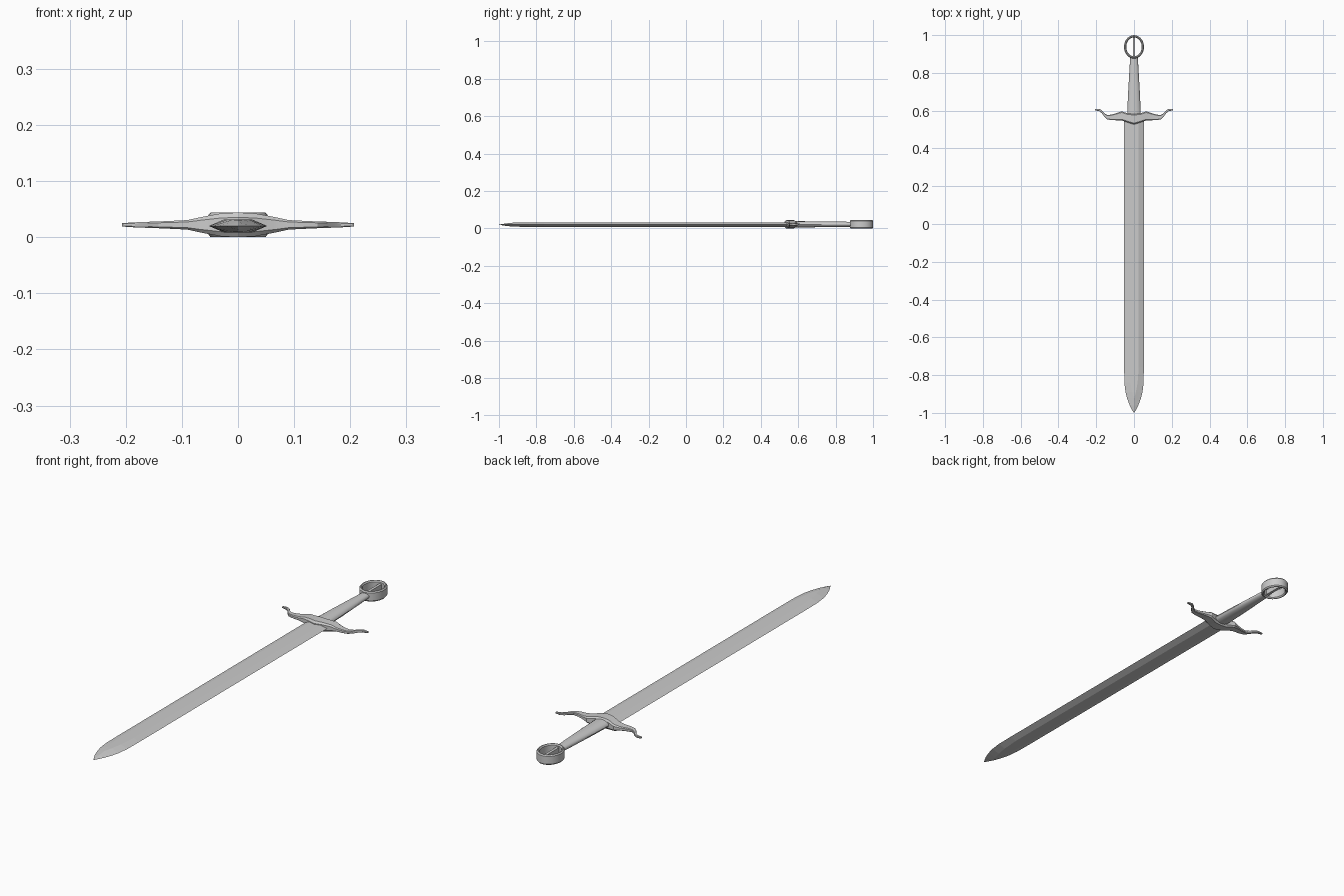
import bpy, bmesh, math

if "Cube" in bpy.data.objects:
    bpy.data.objects.remove(bpy.data.objects["Cube"])

ZC = 0.024  # mid height of the hilt


def loft(name, rings, closed=False, smooth=None):
    """Skin a list of equal-length point rings; cap the ends unless closed."""
    bm = bmesh.new()
    loops = [[bm.verts.new(p) for p in r] for r in rings]
    n = len(loops[0])
    pairs = list(zip(loops, loops[1:] + loops[:1])) if closed else list(zip(loops, loops[1:]))
    for a, b in pairs:
        for i in range(n):
            j = (i + 1) % n
            bm.faces.new((a[i], a[j], b[j], b[i]))
    if not closed:
        bm.faces.new(loops[0])
        bm.faces.new(loops[-1])
    bmesh.ops.remove_doubles(bm, verts=bm.verts, dist=1e-5)
    bmesh.ops.recalc_face_normals(bm, faces=bm.faces)
    mesh = bpy.data.meshes.new(name)
    bm.to_mesh(mesh)
    bm.free()
    ob = bpy.data.objects.new(name, mesh)
    bpy.context.collection.objects.link(ob)
    if smooth:
        bpy.ops.object.select_all(action='DESELECT')
        ob.select_set(True)
        bpy.context.view_layer.objects.active = ob
        bpy.ops.object.shade_smooth_by_angle(angle=math.radians(smooth))
    return ob


# Blade: hexagonal section with a flat centre that runs out before the point
# (y, half width, half width of flat, half thickness)
blade = [(0.57, 0.052, 0.025, 0.0115), (-0.76, 0.052, 0.025, 0.0115),
         (-0.84, 0.051, 0.019, 0.0115), (-0.89, 0.045, 0.010, 0.0112),
         (-0.925, 0.036, 0.0, 0.0105), (-0.96, 0.023, 0.0, 0.007),
         (-0.985, 0.010, 0.0, 0.003), (-1.0, 0.0005, 0.0, 0.0003)]
zb = 0.022
loft("blade", [[(-w, y, zb), (-r, y, zb + t), (r, y, zb + t),
                (w, y, zb), (r, y, zb - t), (-r, y, zb - t)]
               for y, w, r, t in blade])

# Crossguard: chamfered section swept along both curling arms
# (x, low y, high y, half thickness)
arm = [(0.0, 0.527, 0.585, 0.022), (0.03, 0.536, 0.585, 0.0205),
       (0.065, 0.548, 0.596, 0.014), (0.09, 0.549, 0.588, 0.0085),
       (0.120, 0.550, 0.579, 0.007), (0.142, 0.554, 0.577, 0.006),
       (0.158, 0.569, 0.587, 0.0055), (0.170, 0.586, 0.601, 0.005),
       (0.184, 0.598, 0.610, 0.0045), (0.207, 0.601, 0.610, 0.003)]
stations = [(-x, a, b, t) for x, a, b, t in reversed(arm[1:])] + arm
rings = []
for x, a, b, t in stations:
    c, h = (a + b) / 2, (b - a) / 2
    sec = [(-1, -.6), (-.75, -1), (.75, -1), (1, -.6), (1, .6), (.75, 1), (-.75, 1), (-1, .6)]
    rings.append([(x, c + u * h, ZC + v * t) for u, v in sec])
loft("crossguard", rings, smooth=25)

# Grip: tapering oval
grip = [(0.57, 0.036, 0.0165), (0.68, 0.032, 0.016), (0.80, 0.025, 0.0145), (0.89, 0.020, 0.013)]
loft("grip", [[(w * math.cos(2 * math.pi * i / 16), y, ZC + h * math.sin(2 * math.pi * i / 16))
               for i in range(16)] for y, w, h in grip], smooth=40)

# Pommel: open oval ring with chamfered rims
# (offset from outer edge, height above mid)
prof = [(0, -.017), (.004, -.022), (.008, -.022), (.012, -.017),
        (.012, .017), (.008, .022), (.004, .022), (0, .017)]
N = 32
loft("pommel_ring", [[((0.053 - d) * math.cos(2 * math.pi * i / N),
                       0.938 + (0.062 - d) * math.sin(2 * math.pi * i / N), ZC + z)
                      for d, z in prof] for i in range(N)], closed=True, smooth=30)

# Pommel bar across the ring
loft("pommel_bar", [[(-.006, y, ZC - .011), (.006, y, ZC - .011),
                     (.006, y, ZC + .011), (-.006, y, ZC + .011)] for y in (0.882, 0.994)])

# Rest the sword on the ground plane
for ob in bpy.context.collection.objects:
    ob.location.z -= ZC - 0.022
